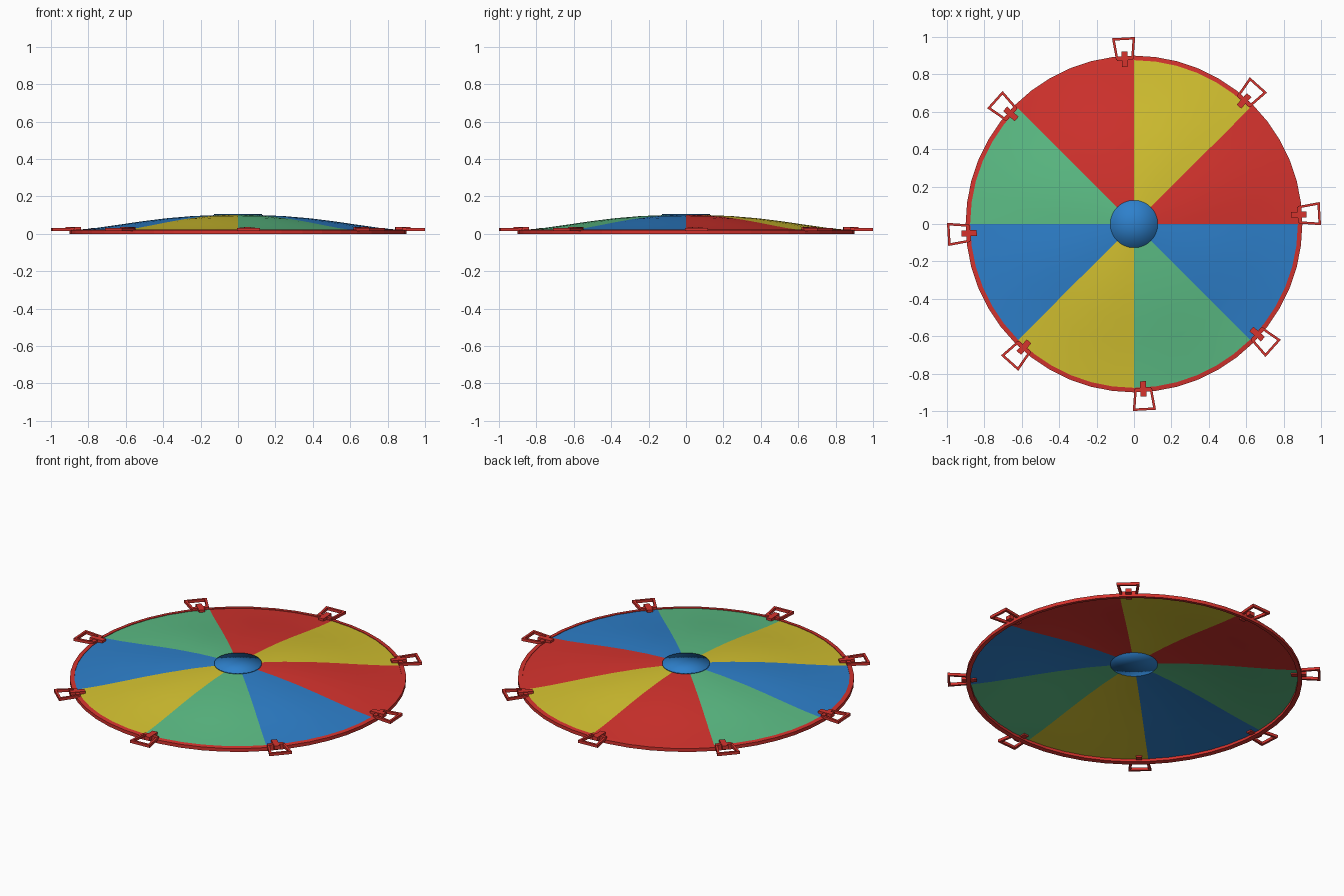
import bpy
import bmesh
from math import sin, cos, pi, radians
from mathutils import Matrix, Vector

cube = bpy.data.objects.get("Cube")
if cube:
    bpy.data.objects.remove(cube, do_unlink=True)


def material(name, rgb):
    m = bpy.data.materials.new(name)
    m.use_nodes = True
    m.diffuse_color = (*rgb, 1)
    m.node_tree.nodes["Principled BSDF"].inputs["Base Color"].default_value = (*rgb, 1)
    return m


RED = material("red fabric", (0.67, 0.033, 0.027))
YELLOW = material("yellow fabric", (0.66, 0.54, 0.03))
GREEN = material("green fabric", (0.107, 0.51, 0.235))
BLUE = material("blue fabric", (0.027, 0.216, 0.6))


def finish(name, bm, mat, smooth=False):
    mesh = bpy.data.meshes.new(name)
    bm.to_mesh(mesh)
    bm.free()
    mesh.materials.append(mat)
    for poly in mesh.polygons:
        poly.use_smooth = smooth
    obj = bpy.data.objects.new(name, mesh)
    bpy.context.collection.objects.link(obj)
    return obj


def polar(r, a, z):
    return Vector((r * cos(a), r * sin(a), z))


# Canopy panels: arched radial profile with a faint billow between seams
PROFILE = [(0.115, 0.1), (0.25, 0.093), (0.4, 0.079), (0.52, 0.064),
           (0.64, 0.047), (0.76, 0.031), (0.89, 0.018)]
STEPS = 6


def panel(index, mat):
    bm = bmesh.new()
    rows = []
    for k, (r, z) in enumerate(PROFILE):
        row = []
        for s in range(STEPS + 1):
            t = s / STEPS
            lift = 0.005 * sin(pi * t) * sin(pi * k / (len(PROFILE) - 1))
            row.append(bm.verts.new(polar(r, (index + t) * pi / 4, z + lift)))
        rows.append(row)
    for inner, outer in zip(rows, rows[1:]):
        for s in range(STEPS):
            bm.faces.new((inner[s], outer[s], outer[s + 1], inner[s + 1]))
    finish(f"canopy_panel_{index + 1}", bm, mat, True)


for i, mat in enumerate([RED, YELLOW, RED, GREEN, BLUE, YELLOW, GREEN, BLUE]):
    panel(i, mat)


# Rim band: rectangular section swept round the edge
def rim(segments=48):
    bm = bmesh.new()
    section = [(0.876, 0.004), (0.9, 0.0), (0.9, 0.02), (0.876, 0.023)]
    loops = [[bm.verts.new(polar(r, 2 * pi * s / segments, z)) for r, z in section]
             for s in range(segments)]
    for s in range(segments):
        a, b = loops[s], loops[(s + 1) % segments]
        for j in range(4):
            k = (j + 1) % 4
            bm.faces.new((a[j], b[j], b[k], a[k]))
    bmesh.ops.recalc_face_normals(bm, faces=bm.faces)
    finish("rim_band", bm, RED)


rim()

# Centre patch: thin soft-edged disc over the middle opening
bm = bmesh.new()
bmesh.ops.create_cone(bm, cap_ends=True, cap_tris=True, segments=32,
                      radius1=0.127, radius2=0.127, depth=0.008,
                      matrix=Matrix.Translation((0, 0, 0.103)))
finish("centre_patch", bm, BLUE, True)


# Handles: trapezoid loop, stitched crossbar and strap, repeated round the rim
def box(bm, x0, x1, y0, y1, z0, z1):
    size = Matrix.Diagonal((x1 - x0, y1 - y0, z1 - z0, 1))
    centre = Matrix.Translation(((x0 + x1) / 2, (y0 + y1) / 2, (z0 + z1) / 2))
    bmesh.ops.create_cube(bm, size=1, matrix=centre @ size)


def handle(index):
    bm = bmesh.new()
    outer = [(0.88, 0.047), (0.998, 0.062), (0.998, -0.062), (0.88, -0.047)]
    inner = [(0.895, 0.036), (0.985, 0.047), (0.985, -0.047), (0.895, -0.036)]
    rings = [[bm.verts.new((x, y, z)) for x, y in pts]
             for pts, z in ((outer, 0.015), (outer, 0.031),
                            (inner, 0.031), (inner, 0.015))]
    for j in range(4):
        k = (j + 1) % 4
        for a, b in zip(rings, rings[1:] + rings[:1]):
            bm.faces.new((a[j], a[k], b[k], b[j]))
    bmesh.ops.recalc_face_normals(bm, faces=bm.faces)
    box(bm, 0.876, 0.898, -0.042, 0.042, 0.014, 0.033)
    box(bm, 0.842, 0.924, -0.016, 0.016, 0.014, 0.036)
    turn = Matrix.Rotation(radians(45 * index + 3.2), 4, "Z")
    bmesh.ops.transform(bm, matrix=turn, verts=bm.verts)
    finish(f"handle_{index + 1}", bm, RED)


for i in range(8):
    handle(i)
